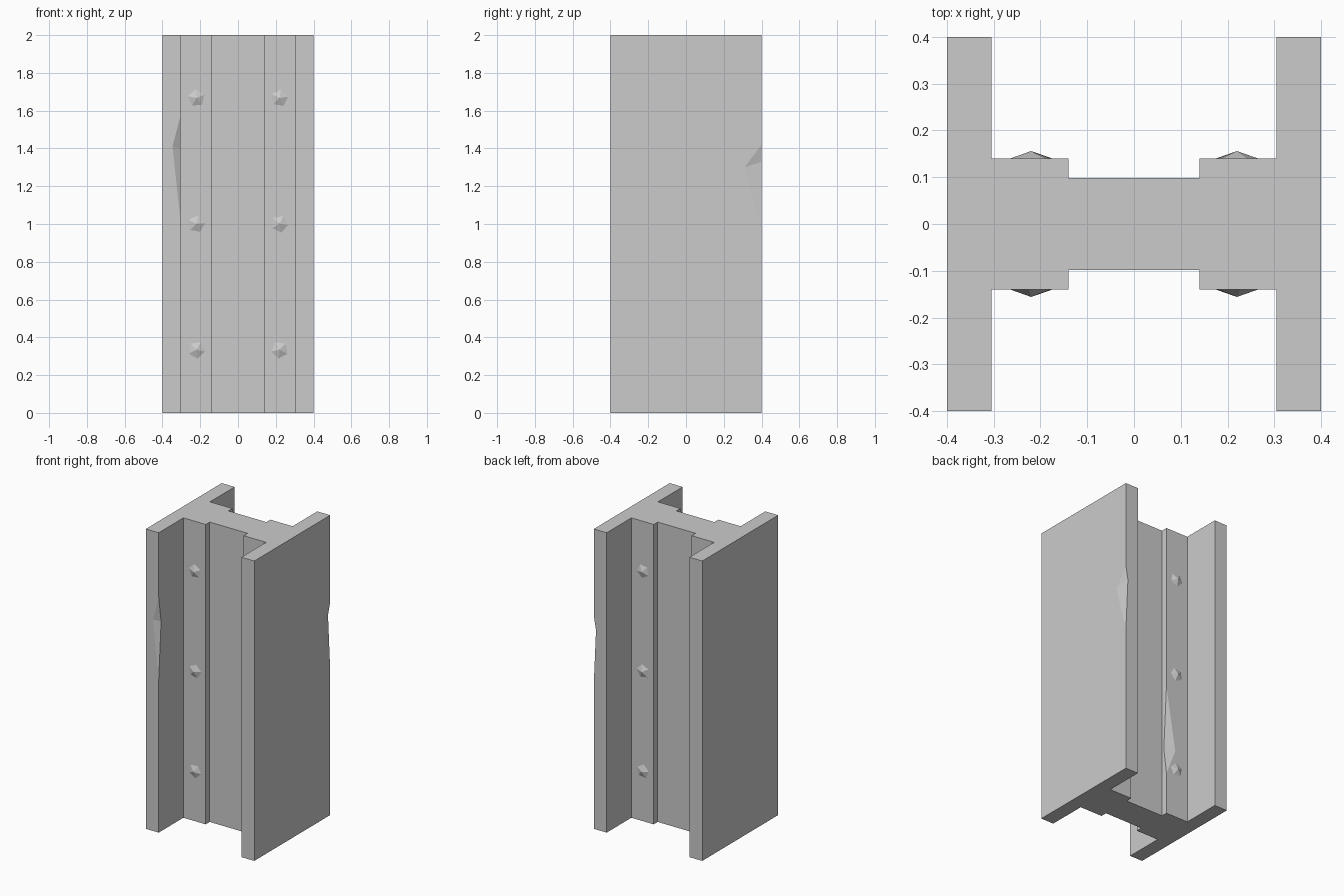
import bpy, bmesh, math
from mathutils import Matrix, Vector

cube = bpy.data.objects.get("Cube")
if cube:
    bpy.data.objects.remove(cube, do_unlink=True)

HEIGHT = 2.0
GREY = (0.6, 0.6, 0.6, 1)
steel = bpy.data.materials.new("steel_grey")
steel.use_nodes = True
steel.diffuse_color = GREY
steel.node_tree.nodes["Principled BSDF"].inputs["Base Color"].default_value = GREY


def make_object(name, bm):
    bmesh.ops.recalc_face_normals(bm, faces=bm.faces)
    mesh = bpy.data.meshes.new(name)
    bm.to_mesh(mesh)
    bm.free()
    mesh.materials.append(steel)
    obj = bpy.data.objects.new(name, mesh)
    bpy.context.collection.objects.link(obj)
    return obj


# Beam: one quarter of the cross-section, mirrored to a full outline and extruded
quarter = [(0.4, 0.4), (0.305, 0.4), (0.305, 0.14), (0.14, 0.14), (0.14, 0.098)]
half = quarter + [(-x, y) for x, y in reversed(quarter)]
outline = half + [(-x, -y) for x, y in half]
bm = bmesh.new()
base = bm.faces.new([bm.verts.new((x, y, 0)) for x, y in outline])
grown = bmesh.ops.extrude_face_region(bm, geom=[base])["geom"]
top = [v for v in grown if isinstance(v, bmesh.types.BMVert)]
bmesh.ops.translate(bm, verts=top, vec=(0, 0, HEIGHT))
beam = make_object("beam", bm)


# Chips: wedges cut from a vertical edge, given by the two ends on the edge
# and the deepest point on each of the two neighbouring faces
def chip(name, corner, low, high, side_a, side_b):
    a, b = Vector((*corner, low)), Vector((*corner, high))
    c, d = Vector(side_a), Vector(side_b)
    middle = (c + d) / 2
    bm = bmesh.new()
    for p in (a, b, c, d):
        bm.verts.new(middle + (p - middle) * 1.4)
    bmesh.ops.convex_hull(bm, input=bm.verts)
    cutter = make_object(name, bm)
    cutter.hide_render = True
    cutter.hide_set(True)
    cut = beam.modifiers.new(name, 'BOOLEAN')
    cut.operation = 'DIFFERENCE'
    cut.solver = 'EXACT'
    cut.object = cutter
    return cutter


cutters = [
    chip("front_flange_chip", (-0.305, -0.4), 1.02, 1.57,
         (-0.347, -0.4, 1.41), (-0.305, -0.375, 1.40)),
    chip("back_flange_chip", (0.4, 0.4), 0.97, 1.42,
         (0.4, 0.31, 1.30), (0.384, 0.4, 1.33)),
    chip("back_pad_chip", (-0.14, 0.14), 0.28, 0.89,
         (-0.21, 0.14, 0.46), (-0.14, 0.115, 0.46)),
]

# Apply the cuts and drop the cutters
bpy.context.view_layer.update()
cut_mesh = bpy.data.meshes.new_from_object(
    beam.evaluated_get(bpy.context.evaluated_depsgraph_get()))
beam.modifiers.clear()
beam.data = cut_mesh
for cutter in cutters:
    bpy.data.objects.remove(cutter, do_unlink=True)

# Rivets: shallow five-sided points on the pads, each turned a little differently
for face_name, sy in (("front", -1), ("back", 1)):
    for side_name, sx in (("right", -1), ("left", 1)):
        for row in range(3):
            bm = bmesh.new()
            bmesh.ops.create_cone(bm, cap_ends=True, segments=5, radius1=0.046,
                                  radius2=0, depth=0.016)
            turn = Matrix.Rotation(row * 0.3 + sx * 0.5, 4, 'Z')
            tip = Matrix.Rotation(-sy * math.pi / 2, 4, 'X')
            place = Matrix.Translation((sx * 0.22, sy * 0.148, HEIGHT * (row + 0.5) / 3))
            bmesh.ops.transform(bm, matrix=place @ tip @ turn, verts=bm.verts)
            make_object(f"{face_name}_{side_name}_rivet_{row + 1}", bm)
